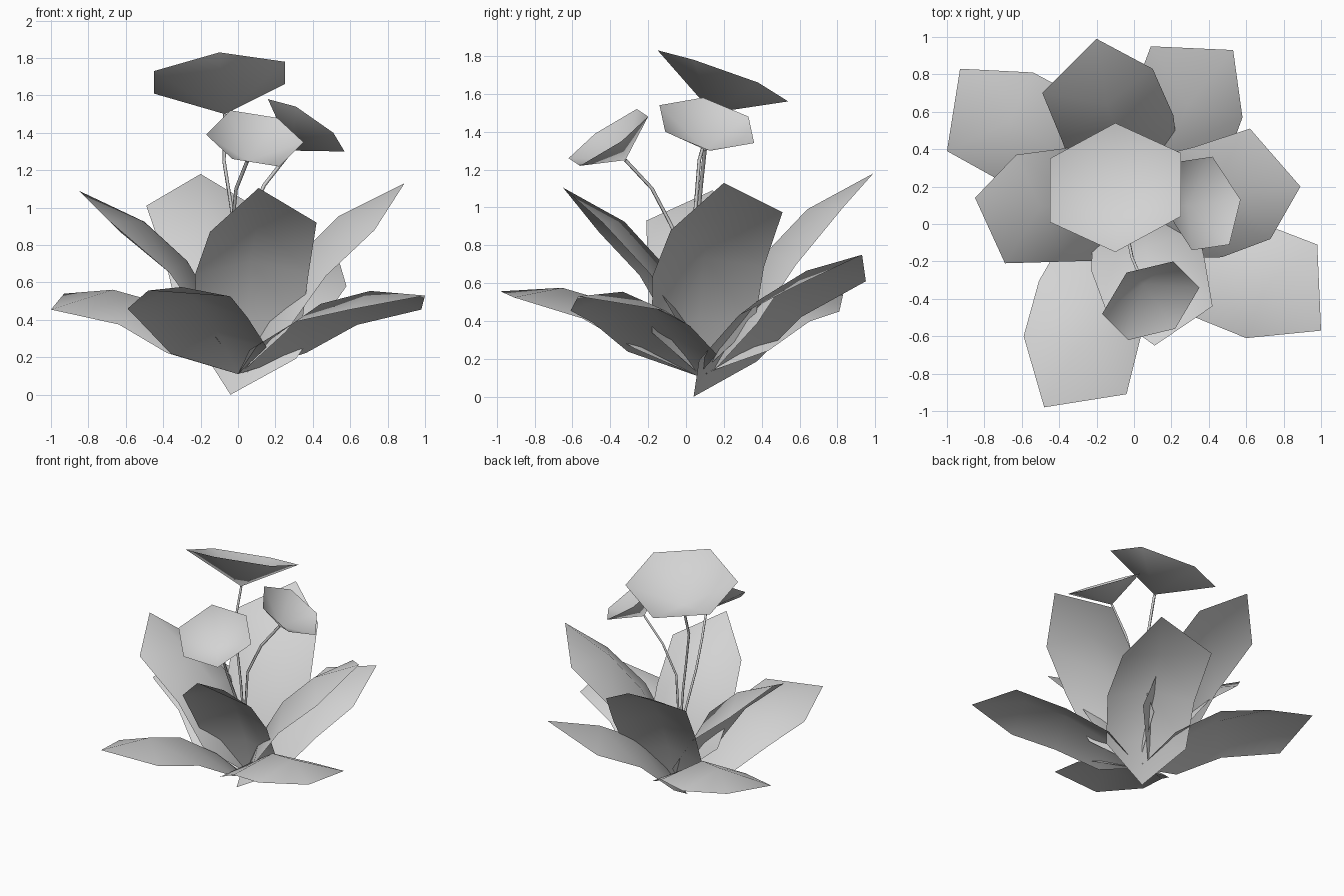
import bpy
from mathutils import Vector

cube = bpy.data.objects.get("Cube")
if cube:
    bpy.data.objects.remove(cube, do_unlink=True)


def make_material(name, colour):
    mat = bpy.data.materials.new(name)
    mat.use_nodes = True
    mat.diffuse_color = colour
    mat.node_tree.nodes["Principled BSDF"].inputs["Base Color"].default_value = colour
    return mat


PLANT = make_material("pale grey", (0.65, 0.65, 0.65, 1))


def add_mesh(name, verts, faces):
    mesh = bpy.data.meshes.new(name)
    mesh.from_pydata(verts, [], faces)
    mesh.materials.append(PLANT)
    mesh.shade_smooth()
    obj = bpy.data.objects.new(name, mesh)
    bpy.context.collection.objects.link(obj)
    return obj


def add_leaf(name, base, tip, left, right):
    """Arched leaf: base point, three rows with a raised rib, pointed tip."""
    base, tip, left, right = map(Vector, (base, tip, left, right))
    length = (tip - base).length
    along = (tip - base).normalized()
    across = left - right
    across = (across - along * across.dot(along)).normalized()
    up = along.cross(across)

    def point(u, side, n):
        return base + along * (u * length) + across * side + up * n

    verts = [base]
    # each row: position along the leaf, half width, edge height, rib height
    for u, width, edge, rib in ((0.22, 0.28, 0.03, 0.11), (0.49, 0.305, 0.07, 0.18)):
        verts += [point(u, width, edge), point(u, 0, rib), point(u, -width, edge)]
    shoulder = (left + right) / 2 - base
    rib_side = shoulder.dot(across)
    verts += [left, point(0.725, rib_side * 0.6, 0.15), right, tip]

    faces = [(0, 2, 1), (0, 3, 2)]
    for row in (1, 4):
        for i in (row, row + 1):
            faces.append((i, i + 1, i + 4, i + 3))
    faces += [(7, 8, 10), (8, 9, 10)]
    return add_mesh(name, verts, faces)


def add_flower(name, centre, half_rim, apex):
    """Six-sided cup; the second half of the rim mirrors the first."""
    centre = Vector(centre)
    rim = [Vector(p) for p in half_rim]
    rim += [centre * 2 - p for p in rim]
    faces = [(6, i, (i + 1) % 6) for i in range(6)]
    return add_mesh(name, rim + [Vector(apex)], faces)


def add_stem(name, points):
    """Thin four-sided tube swept along the path."""
    curve = bpy.data.curves.new(name + "_path", "CURVE")
    curve.dimensions = "3D"
    curve.bevel_depth = 0.01
    curve.bevel_resolution = 0
    spline = curve.splines.new("POLY")
    spline.points.add(len(points) - 1)
    for p, co in zip(spline.points, points):
        p.co = (*co, 1)
    curve.materials.append(PLANT)
    obj = bpy.data.objects.new(name, curve)
    bpy.context.collection.objects.link(obj)
    return obj


# Leaves: base, tip, left shoulder, right shoulder
ROOT = (0, 0.06, 0.11)
TALL_ROOT = (0.02, 0.07, 0.12)
LEAVES = {
    "low_leaf_back_right": (ROOT, (-0.93, 0.83, 0.54), (-1, 0.39, 0.455), (-0.54, 0.81, 0.45)),
    "low_leaf_back_left": ((-0.04, 0.04, 0), (0.53, 0.93, 0.75), (0.09, 0.95, 0.61), (0.58, 0.57, 0.58)),
    "low_leaf_front_left": (ROOT, (1, -0.57, 0.53), (0.98, -0.11, 0.455), (0.6, -0.61, 0.455)),
    "low_leaf_front_right": (ROOT, (-0.48, -0.98, 0.557), (-0.04, -0.91, 0.525), (-0.59, -0.6, 0.46)),
    "tall_leaf_back": ((0, 0.15, 0.14), (-0.2, 0.99, 1.18), (-0.49, 0.7, 1.01), (0.1, 0.83, 1)),
    "tall_leaf_left": (TALL_ROOT, (0.89, 0.2, 1.13), (0.62, 0.51, 0.975), (0.73, -0.08, 0.88)),
    "tall_leaf_front": ((0.05, 0.09, 0.12), (0.11, -0.65, 1.105), (0.42, -0.44, 0.92), (-0.15, -0.46, 0.87)),
    "tall_leaf_right": (TALL_ROOT, (-0.85, 0.14, 1.09), (-0.69, -0.21, 0.93), (-0.63, 0.37, 0.87)),
}
for name, shape in LEAVES.items():
    add_leaf(name, *shape)

# Flower cups and their stems
TOP, FRONT, SIDE = (-0.07, 0.14, 1.5), (0.05, -0.32, 1.25), (0.285, 0.1, 1.305)
add_flower("top_flower", (-0.1, 0.195, 1.695),
           [(-0.1, -0.15, 1.83), (0.25, 0.04, 1.78), (0.25, 0.38, 1.66)], TOP)
add_flower("front_flower", (0.09, -0.41, 1.37),
           [(-0.03, -0.62, 1.26), (0.22, -0.56, 1.22), (0.35, -0.34, 1.35)], FRONT)
add_flower("left_flower", (0.365, 0.11, 1.44),
           [(0.31, -0.14, 1.54), (0.51, -0.11, 1.4), (0.57, 0.13, 1.3)], SIDE)

FOOT = (0.01, 0.1, 0.12)
add_stem("top_stem", [FOOT, (-0.01, 0.05, 0.8), (-0.035, 0.05, 1), (-0.075, 0.07, 1.25), TOP])
add_stem("front_stem", [FOOT, (-0.02, 0.03, 0.65), (-0.03, -0.08, 0.91), (-0.01, -0.18, 1.1), FRONT])
add_stem("left_stem", [FOOT, (0.01, 0.08, 0.65), (0.04, 0.06, 0.9), (0.14, 0.08, 1.12), SIDE])
